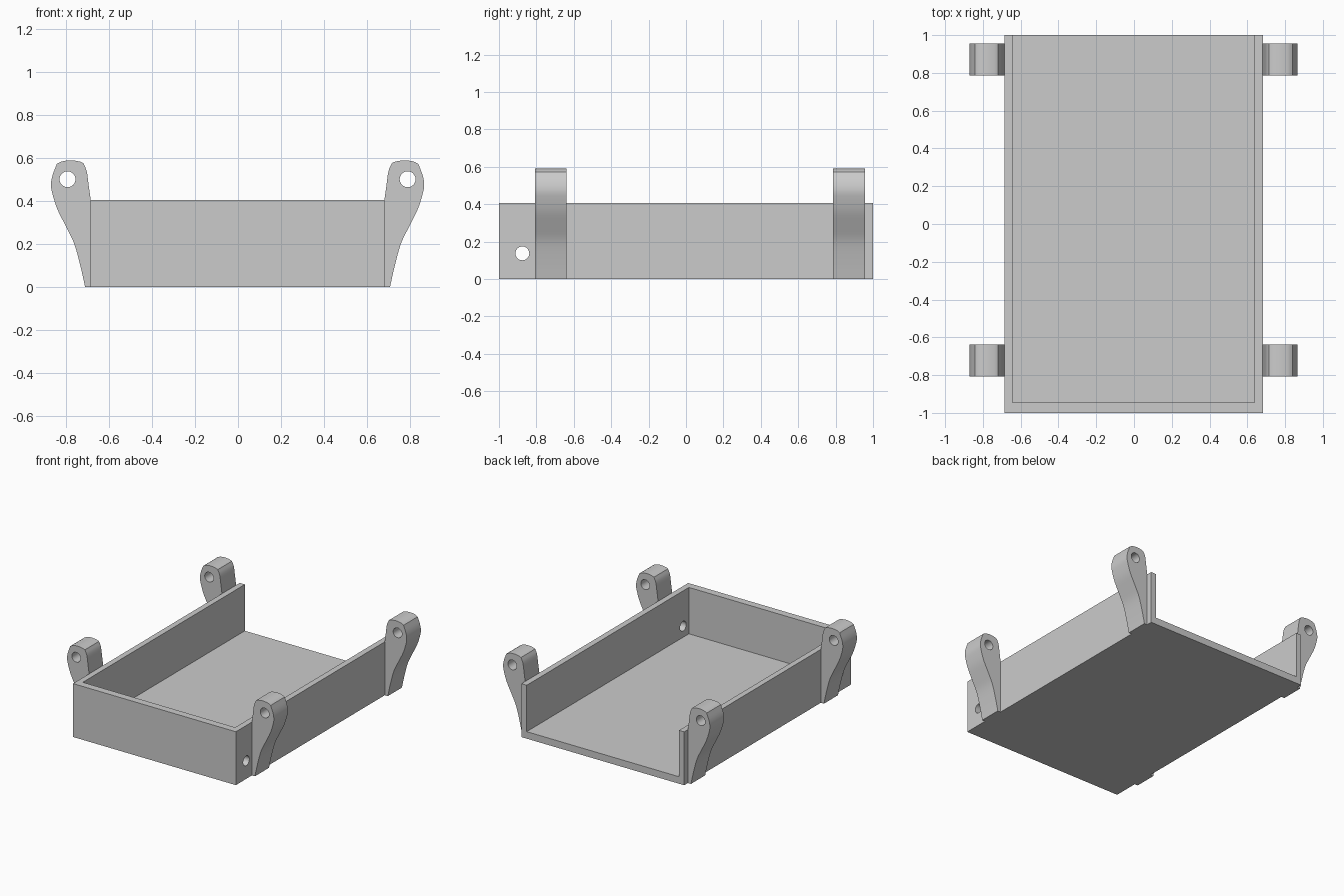
import bpy, bmesh, math
from mathutils import Matrix, Vector

if "Cube" in bpy.data.objects:
    bpy.data.objects.remove(bpy.data.objects["Cube"])

grey = bpy.data.materials.new("plain grey")
grey.diffuse_color = (0.6, 0.6, 0.6, 1)
grey.use_nodes = True
grey.node_tree.nodes["Principled BSDF"].inputs["Base Color"].default_value = grey.diffuse_color


def make_object(name, bm):
    bmesh.ops.recalc_face_normals(bm, faces=bm.faces)
    mesh = bpy.data.meshes.new(name)
    bm.to_mesh(mesh)
    bm.free()
    mesh.materials.append(grey)
    ob = bpy.data.objects.new(name, mesh)
    bpy.context.collection.objects.link(ob)
    return ob


def box(name, lo, hi):
    bm = bmesh.new()
    bmesh.ops.create_cube(bm, size=1)
    lo, hi = Vector(lo), Vector(hi)
    for v in bm.verts:
        v.co = Vector([(a + b) / 2 + c * (b - a) for a, b, c in zip(lo, hi, v.co)])
    return make_object(name, bm)


def rod(name, centre, radius, length, axis):
    turn = Matrix.Rotation(math.pi / 2, 4, 'Y' if axis == 'X' else 'X')
    bm = bmesh.new()
    bmesh.ops.create_cone(bm, cap_ends=True, segments=32, radius1=radius, radius2=radius,
                          depth=length, matrix=Matrix.Translation(centre) @ turn)
    return make_object(name, bm)


def cut(ob, cutter):
    mod = ob.modifiers.new("cut", 'BOOLEAN')
    mod.operation, mod.solver, mod.object = 'DIFFERENCE', 'EXACT', cutter
    bpy.context.view_layer.objects.active = ob
    bpy.ops.object.modifier_apply(modifier=mod.name)
    bpy.data.objects.remove(cutter)


def smooth(ob):
    bpy.ops.object.select_all(action='DESELECT')
    ob.select_set(True)
    bpy.context.view_layer.objects.active = ob
    bpy.ops.object.shade_smooth_by_angle(angle=math.radians(25))


def spline(pts, steps=4):
    """Smooth curve through the points, without the last one."""
    p = [Vector(q) for q in pts]
    p = [2 * p[0] - p[1]] + p + [2 * p[-1] - p[-2]]
    out = []
    for a, b, c, d in zip(p, p[1:], p[2:], p[3:]):
        for i in range(steps):
            t = i / steps
            out.append(0.5 * (2 * b + (c - a) * t + (2 * a - 5 * b + 4 * c - d) * t * t
                              + (3 * b - a - 3 * c + d) * t ** 3))
    return out


# Tray: floor, two long walls and a front wall, open at the back
tray = box("tray", (-0.685, -1, 0), (0.682, 1, 0.405))
cut(tray, box("cavity", (-0.642, -0.944, 0.053), (0.637, 1.2, 0.6)))
cut(tray, rod("cable_hole", (0, -0.875, 0.137), 0.037, 2, 'X'))
smooth(tray)

# Hanging lug outline: curved outer side, domed top, inner side against the wall
outer = [(0.707, 0), (0.727, 0.09), (0.757, 0.2), (0.795, 0.28), (0.835, 0.36),
         (0.858, 0.43), (0.866, 0.475), (0.859, 0.52), (0.839, 0.573)]
top = [(0.839, 0.573), (0.815, 0.585), (0.774, 0.59), (0.735, 0.585), (0.716, 0.578)]
inner = [(0.716, 0.578), (0.7, 0.54), (0.69, 0.47), (0.681, 0.405)]
outline = spline(outer) + spline(top) + spline(inner) + [Vector((0.68, 0.4)), Vector((0.68, 0))]


def lug(name, side, shift, y0, y1):
    bm = bmesh.new()
    face = bm.faces.new([bm.verts.new((side * p.x + shift, y0, p.y)) for p in outline])
    ext = bmesh.ops.extrude_face_region(bm, geom=[face])
    for v in ext["geom"]:
        if isinstance(v, bmesh.types.BMVert):
            v.co.y = y1
    ob = make_object(name, bm)
    cut(ob, rod("lug_hole", (side * 0.789 + shift, (y0 + y1) / 2, 0.502), 0.037, 0.5, 'Y'))
    smooth(ob)


# Four lugs, front and back on both sides
for side, shift, label in ((1, 0, "right"), (-1, -0.004, "left")):
    lug("front_lug_" + label, side, shift, -0.807, -0.638)
    lug("back_lug_" + label, side, shift, 0.786, 0.956)
